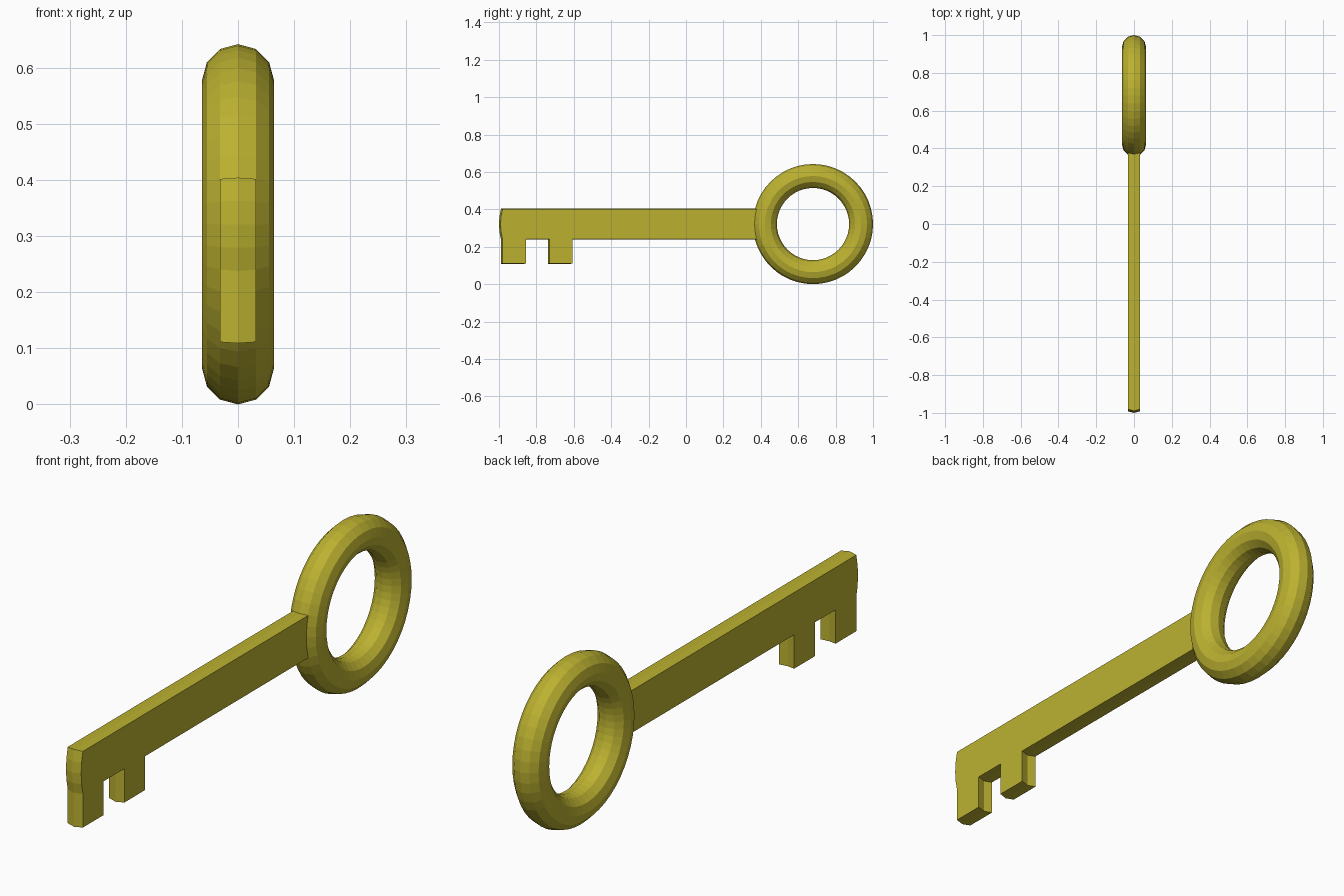
import bpy, bmesh, math
from mathutils import Vector

if "Cube" in bpy.data.objects:
    bpy.data.objects.remove(bpy.data.objects["Cube"])

R, r = 0.257, 0.064          # ring radii
CY, CZ = 0.679, R + r        # ring centre
TOOTH = 0.125                # tooth width and gap
DROP = 0.129                 # tooth length

# ring bow, standing in the YZ plane
bpy.ops.mesh.primitive_torus_add(major_radius=R, minor_radius=r,
                                 major_segments=48, minor_segments=12,
                                 location=(0, CY, CZ),
                                 rotation=(0, math.pi / 2, 0))
key = bpy.context.object
key.name = "key"
bpy.ops.object.transform_apply(location=True, rotation=True, scale=True)

bm = bmesh.new()
bm.from_mesh(key.data)


def extrude(faces, offset):
    """Pull a patch of faces along offset; return the moved faces and the new walls."""
    before = set(bm.faces)
    res = bmesh.ops.extrude_face_region(bm, geom=faces)["geom"]
    caps = [g for g in res if isinstance(g, bmesh.types.BMFace)]
    verts = [g for g in res if isinstance(g, bmesh.types.BMVert)]
    bmesh.ops.translate(bm, verts=verts, vec=Vector(offset))
    bmesh.ops.delete(bm, geom=[f for f in faces if f.is_valid], context='FACES')
    walls = [f for f in bm.faces if f not in before and f not in caps]
    return caps, walls


# shaft: pulled from the outer patch of the ring in four sections
patch = []
for f in bm.faces:
    c = f.calc_center_median()
    if c.y < CY - R and abs(c.x) < 0.03 and abs(c.z - CZ) < 0.075:
        patch.append(f)

undersides = []
for length in (1.358 - 3 * TOOTH, TOOTH, TOOTH, TOOTH):
    patch, walls = extrude(patch, (0, -length, 0))
    undersides.append([w for w in walls if w.calc_center_median().z < CZ - 0.075
                       and abs(w.calc_center_median().x) < 0.025])

# teeth: pulled down from the second and last sections
for i in (1, 3):
    extrude(undersides[i], (0, 0, -DROP))

bmesh.ops.recalc_face_normals(bm, faces=bm.faces)
bm.to_mesh(key.data)
bm.free()
bpy.ops.object.shade_flat()

# brass colour
brass = bpy.data.materials.new("brass")
brass.diffuse_color = (0.50, 0.44, 0.03, 1)
brass.use_nodes = True
brass.node_tree.nodes["Principled BSDF"].inputs["Base Color"].default_value = brass.diffuse_color
key.data.materials.append(brass)
